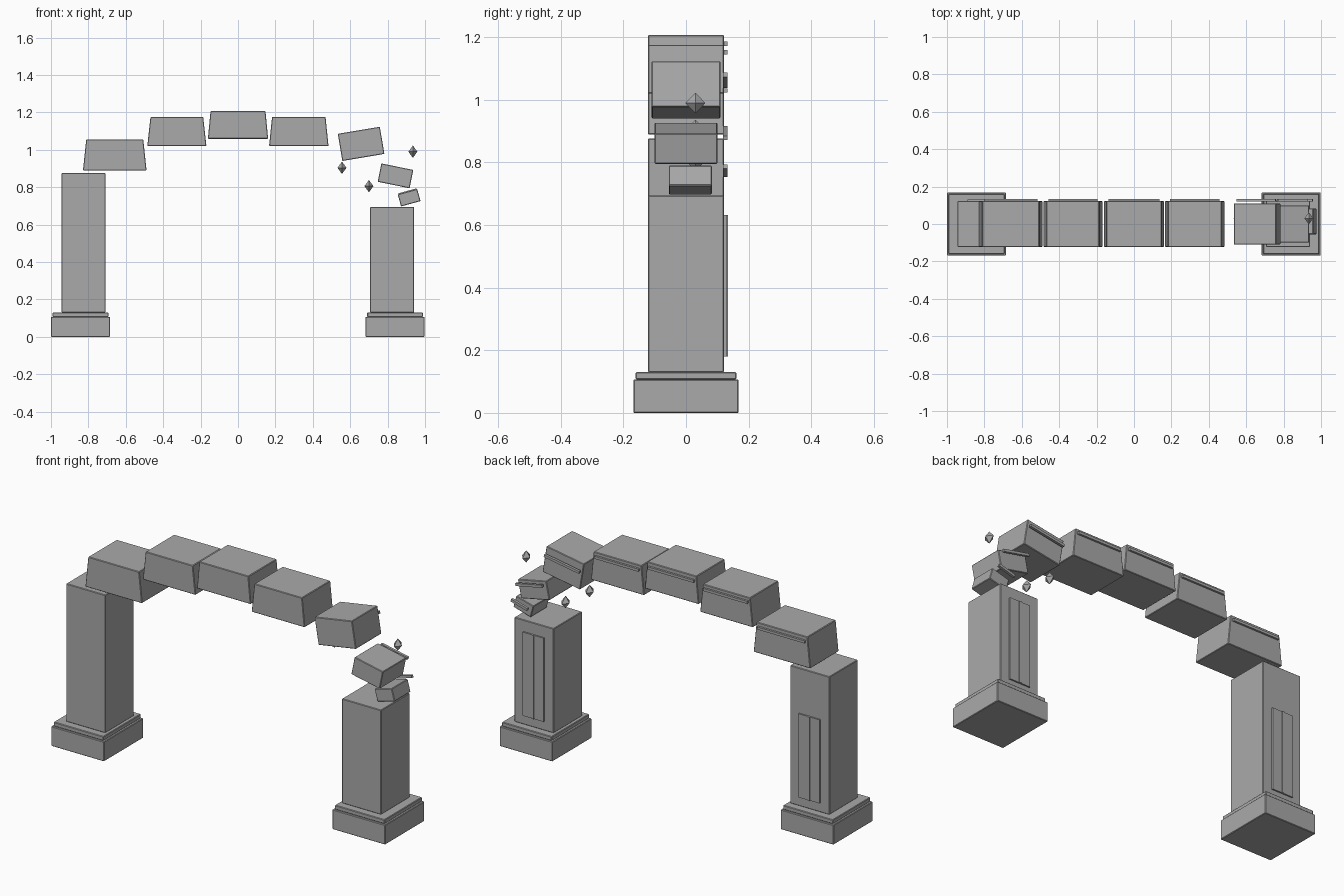
import bpy
import bmesh
from math import radians, sin, cos

old = bpy.data.objects.get("Cube")
if old:
    bpy.data.objects.remove(old, do_unlink=True)

STONE = (0.4, 0.4, 0.4, 1.0)
stone = bpy.data.materials.new("grey stone")
stone.use_nodes = True
stone.diffuse_color = STONE
stone.node_tree.nodes["Principled BSDF"].inputs["Base Color"].default_value = STONE


def add_object(name, bm, location, tilt=0.0, bevel=0.0):
    """Turn a bmesh into a placed stone object, tilted in the x-z plane."""
    mesh = bpy.data.meshes.new(name)
    bm.to_mesh(mesh)
    bm.free()
    mesh.materials.append(stone)
    ob = bpy.data.objects.new(name, mesh)
    bpy.context.collection.objects.link(ob)
    ob.location = location
    ob.rotation_euler.y = -radians(tilt)
    if bevel:
        mod = ob.modifiers.new("worn edges", "BEVEL")
        mod.width = bevel
        mod.segments = 1
    return ob


def block(name, centre, size, top_width=None, tilt=0.0, bevel=0.003):
    """Box whose top may be narrower than its base along x."""
    bm = bmesh.new()
    bmesh.ops.create_cube(bm, size=1.0)
    taper = (top_width or size[0]) / size[0]
    for v in bm.verts:
        if v.co.z > 0:
            v.co.x *= taper
        v.co.x *= size[0]
        v.co.y *= size[1]
        v.co.z *= size[2]
    return add_object(name, bm, centre, tilt, bevel)


def slab(name, x, width, depth, z0, z1, y=0.0, bevel=0.003):
    return block(name, (x, y, (z0 + z1) / 2), (width, depth, z1 - z0), bevel=bevel)


# Pillars: plinth, step, shaft and a raised panel with a rib on the back
for side, x, shaft_top in (("right", -0.842, 0.876), ("left", 0.84, 0.695)):
    px = -0.826 if side == "right" else 0.824
    slab(side + "_plinth", x, 0.316, 0.336, 0.0, 0.107)
    slab(side + "_plinth_step", x, 0.298, 0.322, 0.107, 0.13)
    slab(side + "_shaft", px, 0.235, 0.244, 0.13, shaft_top)
    slab(side + "_back_panel", px, 0.126, 0.016, 0.18, 0.632, 0.122, 0)
    slab(side + "_back_rib", px, 0.013, 0.02, 0.18, 0.632, 0.124, 0)

# Arch stones: name, x, z, bottom width, top width, depth, height, tilt, y, strip lift
stones = (
    ("springer", -0.659, 0.973, 0.34, 0.305, 0.244, 0.166, 0, 0, 0.057),
    ("haunch_stone", -0.327, 1.098, 0.316, 0.282, 0.244, 0.155, 0, 0, 0.054),
    ("keystone", 0, 1.133, 0.322, 0.294, 0.244, 0.148, 0, 0, 0.047),
    ("far_haunch_stone", 0.325, 1.098, 0.318, 0.286, 0.244, 0.156, 0, 0, 0.054),
    ("loose_stone_large", 0.658, 1.032, 0.228, 0.228, 0.22, 0.147, 9.5, 0, 0.031),
    ("loose_stone_medium", 0.842, 0.861, 0.174, 0.174, 0.2, 0.1, -11.5, 0, 0.034),
    ("loose_stone_small", 0.915, 0.744, 0.108, 0.108, 0.138, 0.067, 15.5, 0.014, 0.031),
)
for name, x, z, bottom, top, depth, height, tilt, y, lift in stones:
    block(name, (x, y, z), (bottom, depth, height), top, tilt)
    a = radians(tilt)
    # Trim strip along the back, tilted with its stone
    block(name + "_strip", (x - lift * sin(a), 0.126, z + lift * cos(a)),
          (top * 0.93, 0.014, 0.014), tilt=tilt, bevel=0)

# Floating crystal shards: eight-sided, slightly flattened
for i, (x, z) in enumerate(((0.935, 0.99), (0.556, 0.904), (0.70, 0.806))):
    bm = bmesh.new()
    ring = [bm.verts.new(p) for p in
            ((0.024, 0, 0), (0, 0.032, 0), (-0.024, 0, 0), (0, -0.032, 0))]
    for tip in (0.033, -0.033):
        apex = bm.verts.new((0, 0, tip))
        for k in range(4):
            bm.faces.new((ring[k], ring[(k + 1) % 4], apex))
    bmesh.ops.recalc_face_normals(bm, faces=bm.faces)
    add_object(f"crystal_shard_{i + 1}", bm, (x, 0.03, z))
